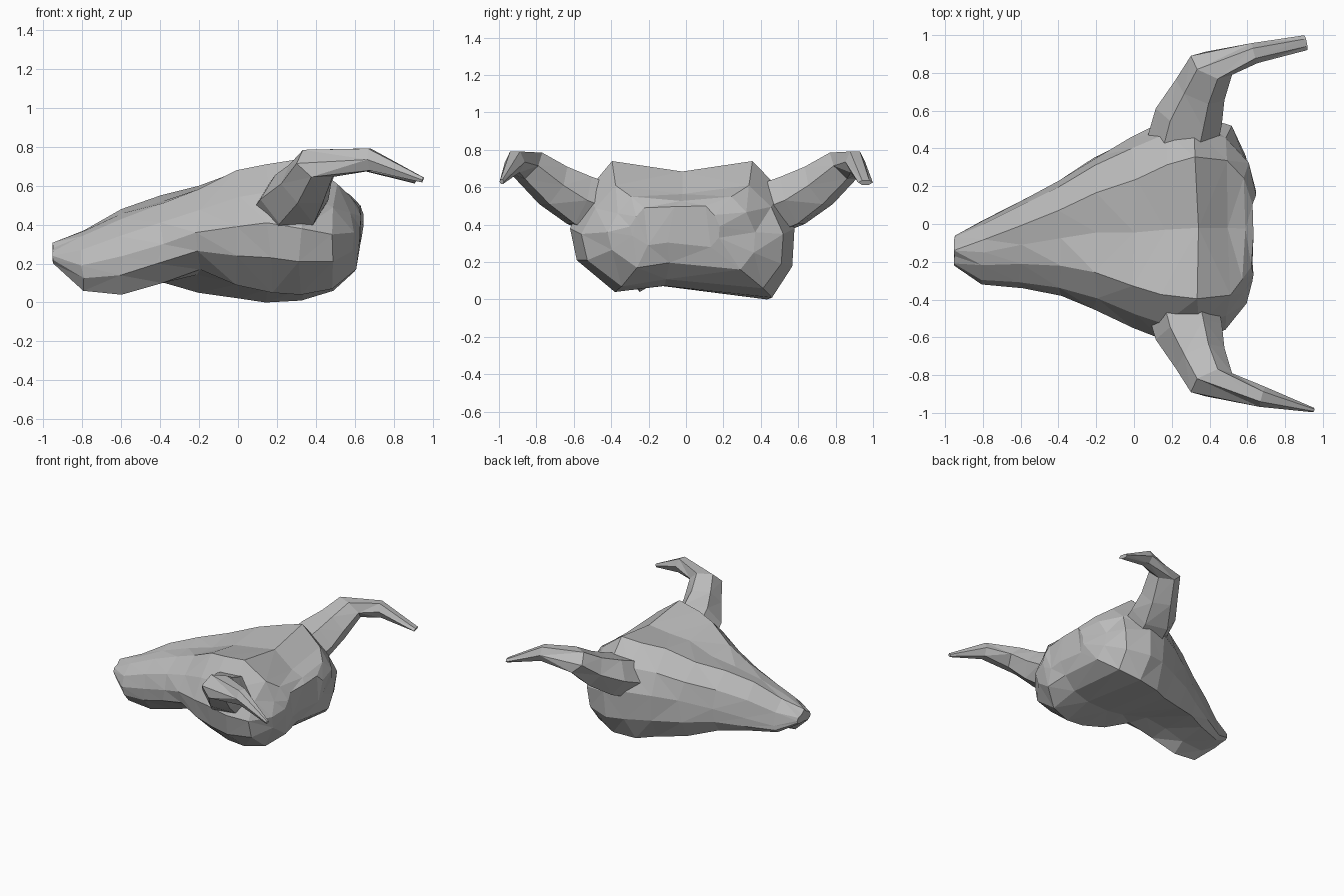
import bpy
import bmesh
import math
import random
from mathutils import Vector

random.seed(4)

default_cube = bpy.data.objects.get("Cube")
if default_cube:
    bpy.data.objects.remove(default_cube, do_unlink=True)

# One plain grey for the whole model
grey = bpy.data.materials.new("stone_grey")
grey.use_nodes = True
colour = (0.5, 0.5, 0.5, 1)
grey.diffuse_color = colour
grey.node_tree.nodes["Principled BSDF"].inputs["Base Color"].default_value = colour


def loft(name, rings):
    """Skin a row of closed rings with flat triangles and cap both ends."""
    bm = bmesh.new()
    loops = [[bm.verts.new(point) for point in ring] for ring in rings]
    for first, second in zip(loops, loops[1:]):
        count = len(first)
        for i in range(count):
            j = (i + 1) % count
            bm.faces.new((first[i], first[j], second[j], second[i]))
    bm.faces.new(loops[0])
    bm.faces.new(loops[-1])
    bmesh.ops.triangulate(bm, faces=bm.faces[:], quad_method="SHORT_EDGE")
    bmesh.ops.recalc_face_normals(bm, faces=bm.faces[:])
    mesh = bpy.data.meshes.new(name)
    bm.to_mesh(mesh)
    bm.free()
    mesh.materials.append(grey)
    part = bpy.data.objects.new(name, mesh)
    bpy.context.collection.objects.link(part)
    return part


def wobble(amount):
    return random.uniform(-amount, amount)


def head_ring(x, right, left, brow_right, brow_left, jaw_right, jaw_left, cheek):
    """Cross-section of the head: cheeks, brows and jaws on both sides."""
    width = left - right
    crown = (brow_right + brow_left) / 2 + 0.04 - 0.08 * width
    throat = (jaw_right + jaw_left) / 2 + 0.04 * width
    # Brows close in towards the snout
    brow = 0.22 - 0.1 * x

    def mix(end, share):
        return cheek + (end - cheek) * share

    outline = [
        (0, cheek), (0.07, mix(brow_right, 0.53)), (brow, brow_right),
        (0.5, crown),
        (1 - brow, brow_left), (0.94, mix(brow_left, 0.56)), (1, cheek),
        (0.99, mix(jaw_left, 0.55)), (0.9, jaw_left),
        (0.42, throat),
        (0.2, jaw_right), (0.03, mix(jaw_right, 0.5)),
    ]
    rough = 0.03 * min(width, 0.6)
    return [Vector((x + wobble(rough), right + width * across, z))
            for across, z in outline]


# Head, lofted from the snout to the back of the skull
head_sections = [
    (-0.95, -0.22, -0.06, 0.28, 0.28, 0.2, 0.21, 0.24),
    (-0.8, -0.32, 0.02, 0.34, 0.37, 0.06, 0.13, 0.19),
    (-0.6, -0.34, 0.12, 0.43, 0.48, 0.04, 0.12, 0.24),
    (-0.4, -0.38, 0.23, 0.51, 0.55, 0.1, 0.11, 0.3),
    (-0.2, -0.45, 0.36, 0.58, 0.6, 0.17, 0.05, 0.36),
    (0, -0.55, 0.46, 0.68, 0.68, 0.09, 0.02, 0.39),
    (0.16, -0.61, 0.55, 0.71, 0.71, 0.05, 0, 0.41),
    (0.33, -0.62, 0.58, 0.74, 0.74, 0.04, 0.01, 0.38),
    (0.5, -0.56, 0.52, 0.61, 0.61, 0.07, 0.06, 0.35),
    (0.59, -0.42, 0.37, 0.55, 0.55, 0.17, 0.16, 0.36),
    (0.635, -0.3, 0.18, 0.49, 0.5, 0.29, 0.28, 0.39),
]
loft("head", [head_ring(*section) for section in head_sections])


def horn(name, side, mid, tip, tip_width):
    """Faceted horn that rises outwards and then sweeps back to a point."""
    # Path position, half width and half thickness
    path = [
        ((0.24, 0.36, 0.45), 0.19, 0.16),
        ((0.29, 0.57, 0.53), 0.18, 0.155),
        ((0.35, 0.71, 0.61), 0.14, 0.13),
        ((0.41, 0.84, 0.715), 0.12, 0.1),
        (mid, 0.055, 0.065),
        (tip, tip_width, 0.015),
    ]
    centres = [Vector(step[0]) for step in path]
    rings = []
    for i, (_, width, thickness) in enumerate(path):
        start = max(i - 1, 0)
        ahead = centres[start + 1] - centres[start]
        across = ahead.cross(Vector((0, 0, 1))).normalized()
        upward = across.cross(ahead).normalized()
        ring = []
        for corner in range(6):
            angle = math.tau * corner / 6
            point = (centres[i] + across * width * math.cos(angle)
                     + upward * thickness * math.sin(angle))
            point.y *= side
            ring.append(point)
        rings.append(ring)
    return loft(name, rings)


# Horns, one on each side of the head
horn("back_horn", 1, (0.64, 0.905, 0.735), (0.91, 0.96, 0.625), 0.04)
horn("front_horn", -1, (0.68, 0.915, 0.735), (0.95, 0.985, 0.63), 0.012)
